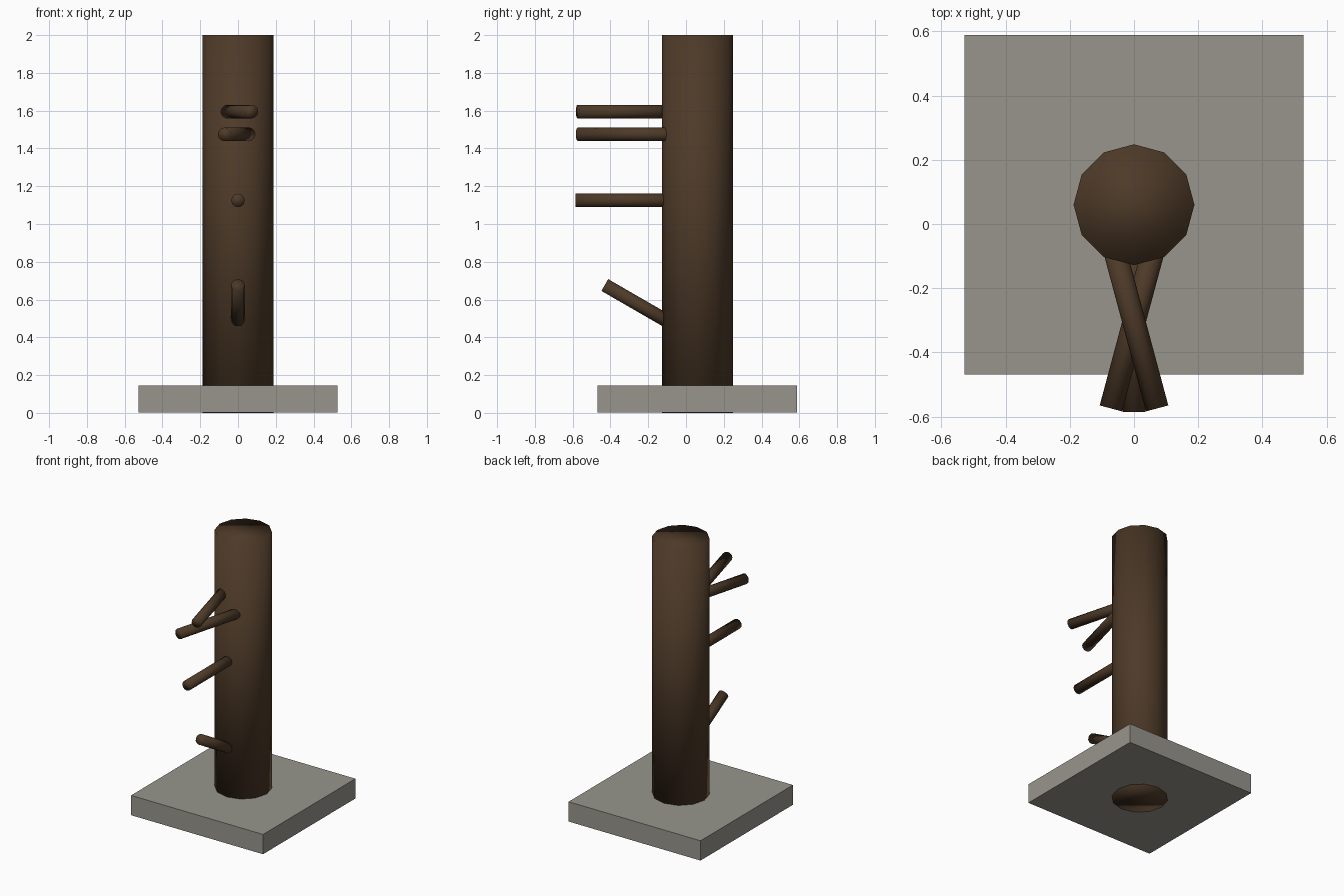
import bpy
from math import radians, sin, cos
from mathutils import Vector

if "Cube" in bpy.data.objects:
    bpy.data.objects.remove(bpy.data.objects["Cube"], do_unlink=True)


def make_material(name, rgb):
    mat = bpy.data.materials.new(name)
    mat.use_nodes = True
    color = (*rgb, 1.0)
    mat.diffuse_color = color
    mat.node_tree.nodes["Principled BSDF"].inputs["Base Color"].default_value = color
    return mat


wood = make_material("dark_wood", (0.075, 0.042, 0.021))
stone = make_material("grey_stone", (0.31, 0.30, 0.265))


def wooden_rod(name, start, end, radius):
    """Twelve-sided rod between two points, smooth all over."""
    start, end = Vector(start), Vector(end)
    axis = end - start
    bpy.ops.mesh.primitive_cylinder_add(vertices=12, radius=radius, depth=axis.length,
                                        location=(start + end) / 2)
    rod = bpy.context.object
    rod.name = name
    if axis.xy.length > 0:
        rod.rotation_euler = axis.to_track_quat('Z', 'Y').to_euler()
    rod.data.materials.append(wood)
    bpy.ops.object.shade_smooth()
    return rod


def arm(name, tip, turn, rise, length):
    """Arm running back into the post from its tip; angles in degrees."""
    turn, rise = radians(turn), radians(rise)
    forward = Vector((sin(turn) * cos(rise), -cos(turn) * cos(rise), sin(rise)))
    wooden_rod(name, Vector(tip) - forward * length, tip, 0.036)


# Square base slab
bpy.ops.mesh.primitive_cube_add(size=1, location=(0, 0.06, 0.0735))
base = bpy.context.object
base.name = "base_slab"
base.scale = (1.056, 1.056, 0.143)
base.data.materials.append(stone)

# Upright post, reaching through the slab
wooden_rod("post", (0, 0.06, 0), (0, 0.06, 2), 0.188)

# Crossed upper arms, straight middle arm and raised lower arm
arm("upper_left_arm", (0.072, -0.574, 1.595), 15, 0, 0.62)
arm("upper_right_arm", (-0.072, -0.574, 1.475), -15, 0, 0.62)
arm("middle_arm", (0, -0.585, 1.125), 0, 0, 0.62)
arm("lower_arm", (0, -0.43, 0.677), 0, 30, 0.5)
